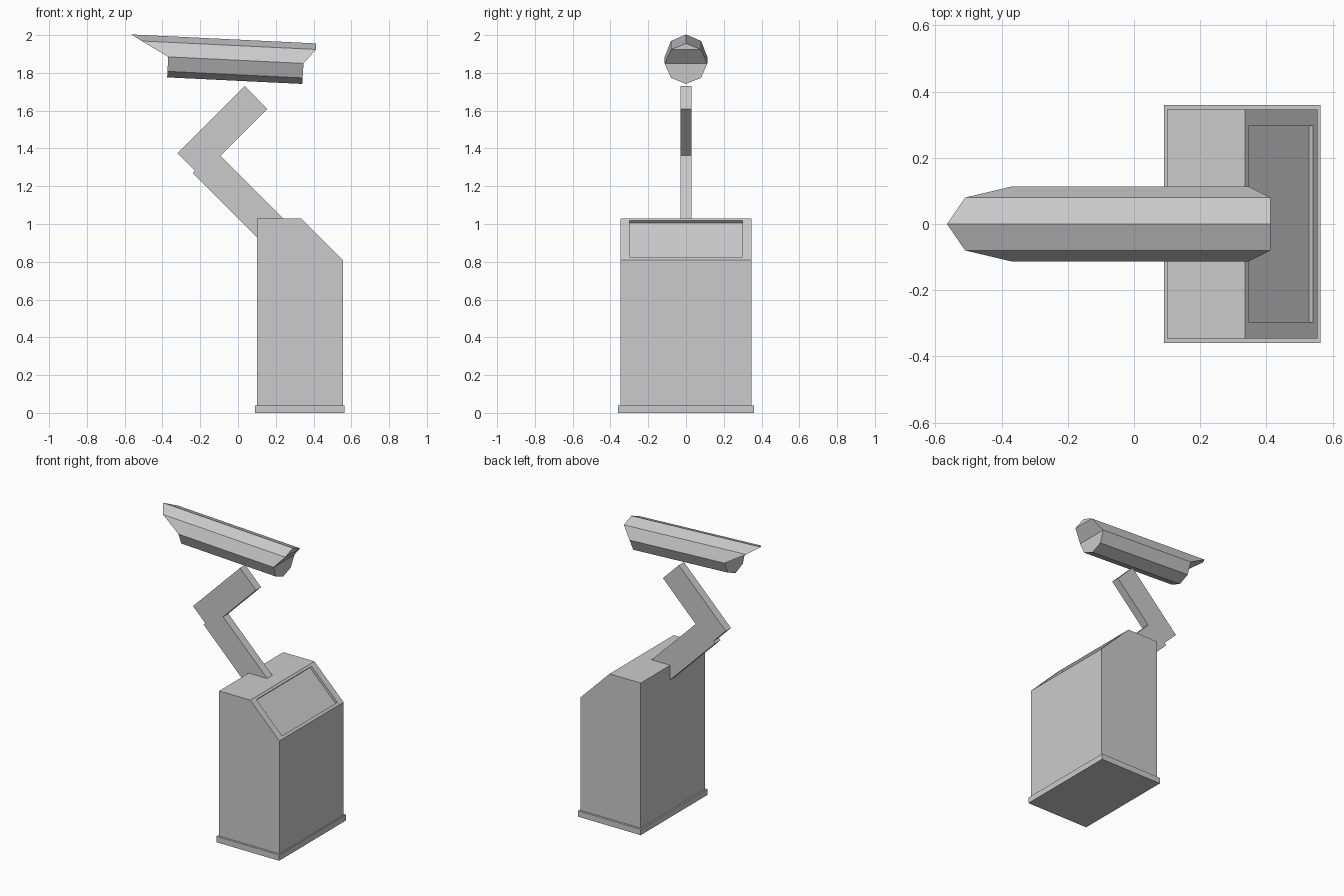
import bpy, bmesh, math
from mathutils import Vector

if "Cube" in bpy.data.objects:
    bpy.data.objects.remove(bpy.data.objects["Cube"])


def finish(name, bm):
    bmesh.ops.recalc_face_normals(bm, faces=bm.faces[:])
    me = bpy.data.meshes.new(name)
    bm.to_mesh(me)
    bm.free()
    ob = bpy.data.objects.new(name, me)
    bpy.context.collection.objects.link(ob)
    return ob


def prism(profile, half_y):
    """Extrude an x/z profile symmetrically along y."""
    bm = bmesh.new()
    a = [bm.verts.new((x, -half_y, z)) for x, z in profile]
    b = [bm.verts.new((x, half_y, z)) for x, z in profile]
    bm.faces.new(a)
    bm.faces.new(b[::-1])
    n = len(a)
    for i in range(n):
        j = (i + 1) % n
        bm.faces.new((a[i], a[j], b[j], b[i]))
    bmesh.ops.recalc_face_normals(bm, faces=bm.faces[:])
    return bm


def diagonal_bar(s0, s1, d0, d1):
    """45-degree rectangle given by ranges of s = x + z and d = z - x."""
    return [((s - d) / 2, (s + d) / 2)
            for s, d in ((s0, d0), (s1, d0), (s1, d1), (s0, d1))]


# Floor plinth
finish("plinth", prism([(0.09, 0), (0.563, 0), (0.563, 0.04), (0.09, 0.04)], 0.36))

# Cabinet with a sloped front and recessed screen
bm = prism([(0.10, 0.04), (0.555, 0.04), (0.555, 0.81), (0.335, 1.03), (0.10, 1.03)], 0.346)
slope = next(f for f in bm.faces if f.normal.x > 0.3 and f.normal.z > 0.3)
bmesh.ops.inset_individual(bm, faces=[slope], thickness=0.01)
for v in slope.verts:
    x = 0.347 if v.co.x < 0.445 else 0.541
    v.co = Vector((x, math.copysign(0.298, v.co.y), 1.365 - x))
screen = bmesh.ops.extrude_discrete_faces(bm, faces=[slope])["faces"][0]
for v in screen.verts:
    v.co += Vector((-0.012, 0, -0.012))
finish("cabinet", bm)

# Jointed support arm
finish("lower_arm", prism(diagonal_bar(1.03, 1.27, 0.72, 1.51), 0.028))
finish("upper_arm", prism(diagonal_bar(1.055, 1.765, 1.455, 1.695), 0.028))

# Tilted octagonal head; upper edges overhang at both ends
R = 0.113
left_x = {0: -0.565, 1: -0.51, 2: -0.37, 3: -0.373, 4: -0.375}
right_x = {0: 0.413, 1: 0.413, 2: 0.347, 3: 0.342, 4: 0.34}
bm = bmesh.new()


def ring(xs):
    verts = []
    for i in range(8):
        a = i * math.pi / 4
        x = xs[min(i, 8 - i)]
        z = 1.885 - 0.0485 * (x + 0.37) + 0.109 * math.cos(a)
        verts.append(bm.verts.new((x, R * math.sin(a), z)))
    return verts


left, right = ring(left_x), ring(right_x)
for i in range(8):
    j = (i + 1) % 8
    bm.faces.new((left[i], left[j], right[j], right[i]))
for r in (left, right):
    for ids in ((7, 0, 1), (6, 7, 1, 2), (2, 3, 4, 5, 6)):
        bm.faces.new([r[k] for k in ids])
finish("head", bm)
